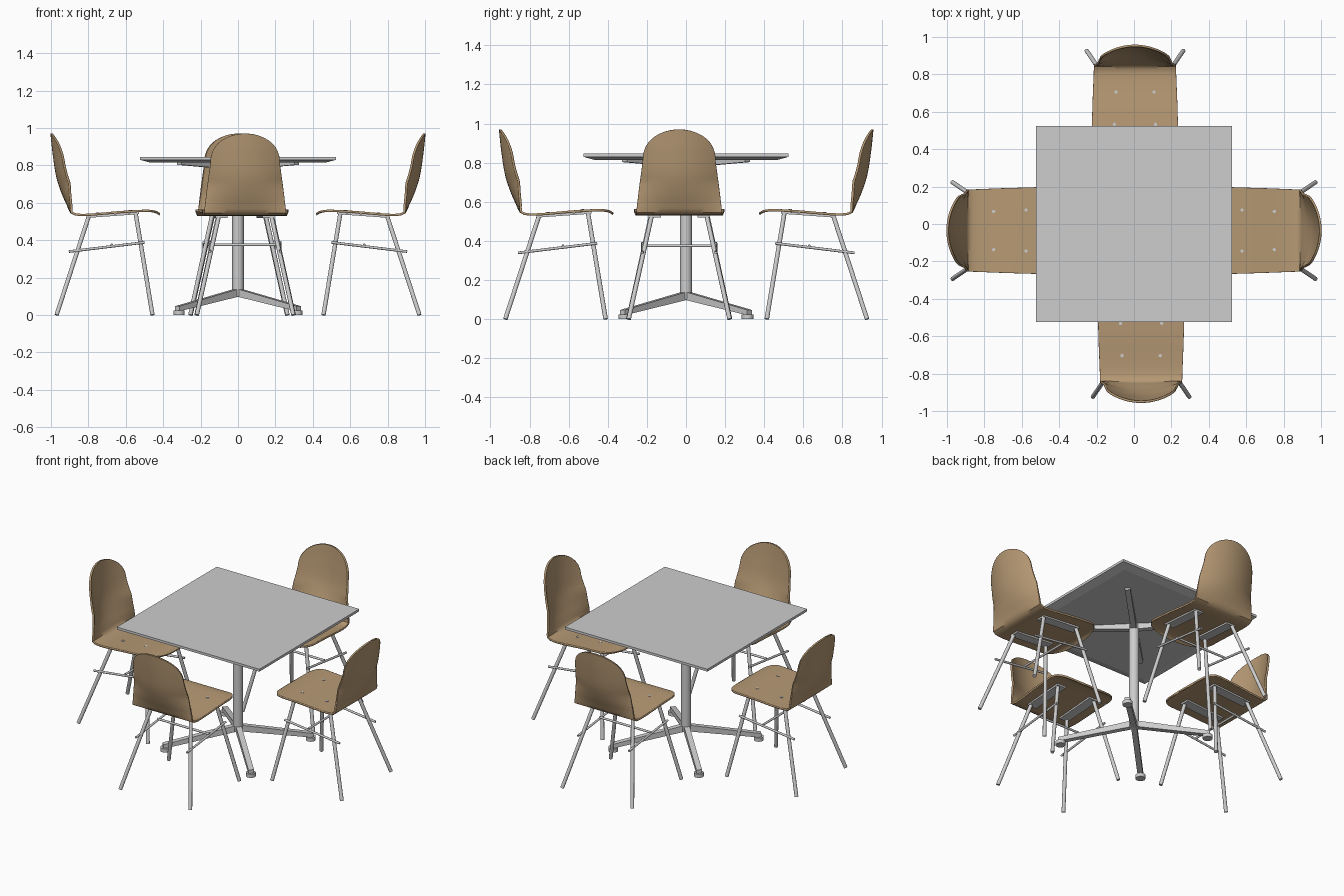
import bpy, bmesh, math
from mathutils import Vector, Matrix

if "Cube" in bpy.data.objects:
    bpy.data.objects.remove(bpy.data.objects["Cube"])


def material(name, col):
    m = bpy.data.materials.new(name)
    m.diffuse_color = (*col, 1)
    m.use_nodes = True
    m.node_tree.nodes["Principled BSDF"].inputs["Base Color"].default_value = m.diffuse_color
    return m


WOOD = material("tan wood", (0.47, 0.32, 0.175))
METAL = material("light grey metal", (0.61, 0.61, 0.61))


def make(name, bm, mat, smooth=False):
    bmesh.ops.recalc_face_normals(bm, faces=bm.faces)
    me = bpy.data.meshes.new(name)
    bm.to_mesh(me)
    bm.free()
    me.materials.append(mat)
    ob = bpy.data.objects.new(name, me)
    bpy.context.collection.objects.link(ob)
    if smooth:
        bpy.ops.object.select_all(action='DESELECT')
        ob.select_set(True)
        bpy.context.view_layer.objects.active = ob
        bpy.ops.object.shade_smooth_by_angle(angle=math.radians(40))
    return ob


def rod(name, p, q, r, sides=16):
    p, q = Vector(p), Vector(q)
    d = q - p
    mat = Matrix.Translation((p + q) / 2) @ d.to_track_quat('Z', 'Y').to_matrix().to_4x4()
    bm = bmesh.new()
    bmesh.ops.create_cone(bm, cap_ends=True, segments=sides, radius1=r, radius2=r,
                          depth=d.length, matrix=mat)
    return make(name, bm, METAL, True)


def slab(name, p, q, w, zp, zq):
    """Box between two plan points with its own z range at each end."""
    p, q = Vector((*p, 0)), Vector((*q, 0))
    d = (q - p).normalized()
    n = Vector((-d.y, d.x, 0)) * w
    bm = bmesh.new()
    rings = []
    for c, (lo, hi) in ((p, zp), (q, zq)):
        rings.append([bm.verts.new(c + n * s + Vector((0, 0, z)))
                      for s, z in ((-1, lo), (1, lo), (1, hi), (-1, hi))])
    a, b = rings
    bm.faces.new(a)
    bm.faces.new(b)
    for i in range(4):
        j = (i + 1) % 4
        bm.faces.new((a[i], a[j], b[j], b[i]))
    return make(name, bm, METAL)


# Table top with chamfered underside
bm = bmesh.new()
rings = [[bm.verts.new((sx * h, sy * h, z)) for sx, sy in ((-1, -1), (1, -1), (1, 1), (-1, 1))]
         for h, z in ((0.47, 0.815), (0.525, 0.83), (0.525, 0.846))]
bm.faces.new(rings[0])
bm.faces.new(rings[-1])
for a, b in zip(rings, rings[1:]):
    for i in range(4):
        j = (i + 1) % 4
        bm.faces.new((a[i], a[j], b[j], b[i]))
make("table_top", bm, METAL)

# Pedestal with diagonal arms above and below
rod("column", (0, 0, 0.1), (0, 0, 0.815), 0.031, 32)
for sx in (-1, 1):
    for sy in (-1, 1):
        e = (sx * 0.315, sy * 0.315)
        slab("base_arm", (0, 0), (sx * 0.325, sy * 0.325), 0.017, (0.1, 0.142), (0.02, 0.047))
        slab("top_arm", (0, 0), e, 0.017, (0.775, 0.818), (0.803, 0.818))
        rod("foot", (*e, 0), (*e, 0.024), 0.03, 20)

# Seat shell: side profile (y, z) from front lip to top of back
CTRL = [Vector(c) for c in (
    (-0.418, 0.538), (-0.445, 0.552), (-0.5, 0.557), (-0.63, 0.55), (-0.78, 0.537),
    (-0.855, 0.536), (-0.892, 0.549), (-0.908, 0.585), (-0.937, 0.65), (-0.966, 0.74),
    (-0.985, 0.86), (-0.997, 0.97))]


def profile(steps=16):
    pts = [CTRL[0] * 2 - CTRL[1]] + CTRL + [CTRL[-1] * 2 - CTRL[-2]]
    out = []
    for a, b, c, d in zip(pts, pts[1:], pts[2:], pts[3:]):
        for k in range(steps):
            t = k / steps
            out.append(0.5 * (2 * b + (c - a) * t + (2 * a - 5 * b + 4 * c - d) * t * t
                              + (3 * b - a - 3 * c + d) * t ** 3))
    return out + [CTRL[-1]]


def round_end(dist, r, p, q):
    u = min(max(1 - dist / r, 0), 0.997)
    return (1 - u ** p) ** (1 / q)


def seat_shell():
    pts = profile()
    acc = [0]
    for a, b in zip(pts, pts[1:]):
        acc.append(acc[-1] + (b - a).length)
    total, rows, cols = acc[-1], 64, 20
    bm = bmesh.new()
    grid = []
    for i in range(rows + 1):
        s = total * (1 - math.cos(math.pi * i / rows)) / 2
        k = next((k for k in range(1, len(acc)) if acc[k] >= s - 1e-9), len(acc) - 1)
        t = (s - acc[k - 1]) / (acc[k] - acc[k - 1])
        c = pts[k - 1].lerp(pts[k], min(t, 1))
        up = max(0, c.y - 0.545)
        w = 0.238 - 0.018 * min(1, s / 0.45) - 0.036 * min(1, up / 0.26)
        w *= round_end(s, 0.13, 3, 2.5) * round_end(total - s, 0.17, 2.5, 2)
        dish = 0.052 * min(1, up / 0.16)
        row = []
        for j in range(cols + 1):
            x = w * math.sin(math.pi / 2 * (2 * j / cols - 1))
            row.append(bm.verts.new((x, c.x + dish * (x / 0.19) ** 2, c.y)))
        grid.append(row)
    for a, b in zip(grid, grid[1:]):
        for j in range(cols):
            bm.faces.new((a[j], a[j + 1], b[j + 1], b[j]))
    ob = make("seat_shell", bm, WOOD, True)
    mod = ob.modifiers.new("thickness", 'SOLIDIFY')
    mod.thickness = 0.012
    mod.offset = 0
    return ob


# One chair facing +y, its back at y = -1
chair = [seat_shell()]
for s in (-1, 1):
    chair += [
        rod("rear_leg", (s * 0.14, -0.797, 0.53), (s * 0.258, -0.97, 0), 0.0115),
        rod("front_leg", (s * 0.14, -0.548, 0.548), (s * 0.26, -0.457, 0), 0.0115),
        rod("side_rail", (s * 0.188, -0.905, 0.339), (s * 0.188, -0.5, 0.388), 0.007, 12),
        slab("mount_plate", (s * 0.125, -0.81), (s * 0.125, -0.53), 0.032,
             (0.519, 0.53), (0.539, 0.55)),
        rod("rear_screw", (s * 0.102, -0.75, 0.53), (s * 0.102, -0.75, 0.549), 0.009, 12),
        rod("front_screw", (s * 0.11, -0.577, 0.545), (s * 0.11, -0.577, 0.562), 0.009, 12),
    ]
chair.append(rod("cross_rail", (-0.19, -0.675, 0.375), (0.19, -0.675, 0.375), 0.007, 12))

# Place four chairs around the table
places = [(0.038, 0.046, 0), (0, -0.035, 90), (0.005, -0.044, 180), (0, -0.035, -90)]
for n, (x, y, deg) in enumerate(places):
    mat = Matrix.Translation((x, y, 0)) @ Matrix.Rotation(math.radians(deg), 4, 'Z')
    for ob in chair:
        o = ob
        if n < 3:
            o = ob.copy()
            bpy.context.collection.objects.link(o)
        o.matrix_world = mat
